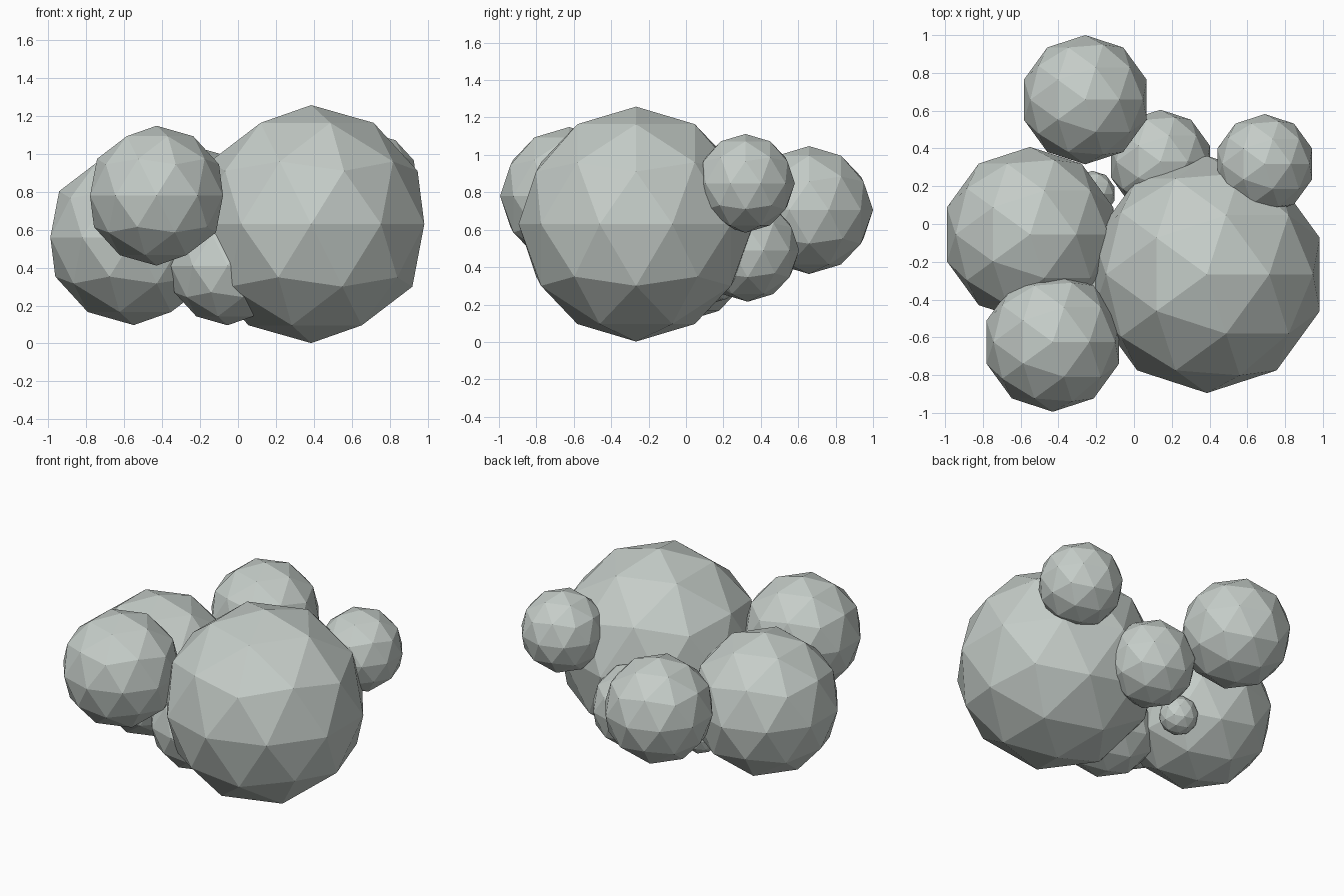
import bpy

if "Cube" in bpy.data.objects:
    bpy.data.objects.remove(bpy.data.objects["Cube"])

# One pale grey-green colour for the whole cluster
mat = bpy.data.materials.new("pale_grey_green")
mat.diffuse_color = (0.56, 0.61, 0.58, 1.0)
mat.use_nodes = True
mat.node_tree.nodes["Principled BSDF"].inputs["Base Color"].default_value = mat.diffuse_color

# Faceted puffs: name, centre, radius
PUFFS = [
    ("large_puff", (0.386, -0.267, 0.63), 0.628),
    ("left_puff", (-0.55, -0.055, 0.56), 0.463),
    ("front_puff", (-0.43, -0.625, 0.78), 0.369),
    ("back_puff", (-0.258, 0.658, 0.705), 0.342),
    ("right_puff", (0.692, 0.318, 0.848), 0.264),
    ("middle_back_puff", (0.14, 0.33, 0.49), 0.275),
    ("lower_front_puff", (-0.055, -0.32, 0.41), 0.314),
    ("tiny_puff", (-0.22, 0.16, 0.335), 0.122),
]


def add_puff(name, centre, radius):
    """Low-poly, flat-shaded ball."""
    bpy.ops.mesh.primitive_ico_sphere_add(
        subdivisions=2, radius=radius, location=centre)
    puff = bpy.context.object
    puff.name = name
    puff.data.materials.append(mat)


for puff_data in PUFFS:
    add_puff(*puff_data)
